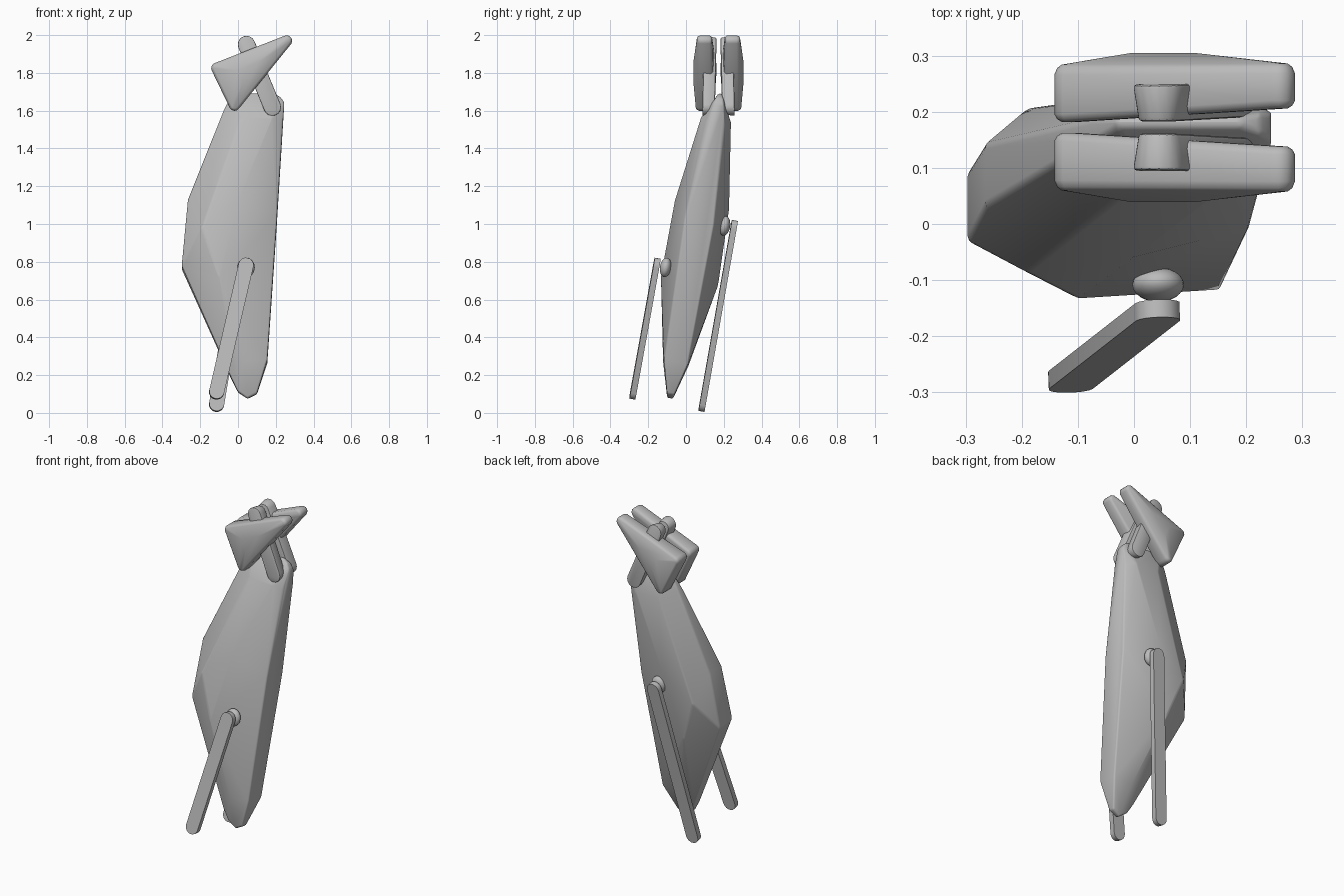
import bpy, bmesh, math
from mathutils import Vector, Matrix

cube = bpy.data.objects.get("Cube")
if cube:
    bpy.data.objects.remove(cube)

grey = bpy.data.materials.new("plain_grey")
grey.use_nodes = True
GREY = (0.5, 0.5, 0.5, 1)
grey.diffuse_color = GREY
grey.node_tree.nodes["Principled BSDF"].inputs["Base Color"].default_value = GREY


def finish(name, bm, bevel=0.0, segments=2, angle=30):
    bmesh.ops.recalc_face_normals(bm, faces=bm.faces)
    mesh = bpy.data.meshes.new(name)
    bm.to_mesh(mesh)
    bm.free()
    mesh.materials.append(grey)
    ob = bpy.data.objects.new(name, mesh)
    bpy.context.collection.objects.link(ob)
    bpy.ops.object.select_all(action='DESELECT')
    ob.select_set(True)
    bpy.context.view_layer.objects.active = ob
    if bevel:
        mod = ob.modifiers.new("soft_edges", 'BEVEL')
        mod.width, mod.segments = bevel, segments
        mod.limit_method, mod.angle_limit = 'ANGLE', math.radians(20)
        bpy.ops.object.modifier_apply(modifier=mod.name)
    bpy.ops.object.shade_smooth_by_angle(angle=math.radians(angle))


def hull(points):
    bm = bmesh.new()
    for p in points:
        bm.verts.new(p)
    bmesh.ops.convex_hull(bm, input=bm.verts)
    loose = [v for v in bm.verts if not v.link_faces]
    bmesh.ops.delete(bm, geom=loose, context='VERTS')
    bmesh.ops.dissolve_limit(bm, angle_limit=math.radians(2),
                             verts=bm.verts, edges=bm.edges)
    return bm


def strip(name, top, bottom, thick, front_width, back_width, bevel=0.0):
    """Round-ended flat bar with its own width on the front and back face."""
    top, bottom = Vector(top), Vector(bottom)
    along = (bottom - top).normalized()
    side = along.cross(Vector((0, 1, 0))).normalized()
    normal = side.cross(along)
    pts = []
    for centre, sign in ((top, -1), (bottom, 1)):
        for i in range(9):
            a = math.pi * (i / 8 - 0.5)
            rim_dir = along * sign * math.cos(a) + side * math.sin(a)
            pts.append(centre + rim_dir * front_width / 2 - normal * thick / 2)
            pts.append(centre + rim_dir * back_width / 2 + normal * thick / 2)
    finish(name, hull(pts), bevel)


# Leaning body: rim outline with swollen front and back faces
LEAN = math.atan(0.165)


def on_body(x, z, n):
    """Point at height z on the leaning mid plane, pushed n along its normal."""
    return Vector((x, -0.097 + 0.165 * z + n * math.cos(LEAN), z - n * math.sin(LEAN)))


rim = [(0.0, 0.11, .02), (0.05, 0.075, .015), (0.10, 0.10, .02), (0.155, 0.27, .065),
       (0.205, 1.0, .08), (0.235, 1.52, .05), (0.245, 1.64, .025), (0.225, 1.67, .018),
       (0.19, 1.69, .009), (-0.03, 1.69, .009), (-0.075, 1.6, .02), (-0.265, 1.12, .055),
       (-0.298, 0.77, .06), (-0.03, 0.17, .03)]
swell = [(-0.19, 0.95, .148), (-0.10, 0.70, .153), (0.0, 1.1, .145),
         (0.02, 1.55, .08), (0.18, 1.55, .08), (0.03, 0.26, .068)]
body_points = [on_body(x, z, n * s) for x, z, n in rim + swell for s in (-1, 1)]
finish("body", hull(body_points), 0.02, 3, 40)

# Two hanging legs, one on each face
strip("front_leg", (0.042, -0.157, 0.78), (-0.113, -0.278, 0.112), 0.032, 0.08, 0.08)
strip("back_leg", (0.042, 0.252, 0.98), (-0.113, 0.088, 0.047), 0.032, 0.08, 0.08)

# Domed hip pins between body and legs
for name, y, z in (("front_hip", -0.108, 0.77), ("back_hip", 0.204, 0.99)):
    bm = bmesh.new()
    turn = Matrix.Translation((0.043, y, z)) @ Matrix.Rotation(-LEAN, 4, 'X')
    bmesh.ops.create_uvsphere(bm, u_segments=24, v_segments=12, radius=1,
                              matrix=turn @ Matrix.Diagonal((0.046, 0.03, 0.052, 1)))
    finish(name, bm, angle=60)

# Paired triangular head plates and the neck bars passing through them
MID = 0.172
corners = [(-0.113, 1.825, .060, .162), (0.258, 1.970, .058, .138),
           (-0.018, 1.628, .052, .148)]
centre_x = sum(c[0] for c in corners) / 3
centre_z = sum(c[1] for c in corners) / 3
for name, sign in (("front", -1), ("back", 1)):
    def flip(y):
        return MID + sign * (MID - y)
    pts = []
    for x, z, outer, inner in corners:
        # Flat swelling in the middle of the outer face
        pts.append((centre_x + (x - centre_x) * 0.3, flip(0.039),
                    centre_z + (z - centre_z) * 0.3))
        # Rounded corner, eased towards both faces
        for i in range(12):
            a = math.tau * i / 12
            for y, r in ((outer, .016), (outer + .006, .024), (outer + .018, .029),
                         (inner - .014, .029), (inner - .005, .024), (inner, .016)):
                pts.append((x + r * math.cos(a), flip(y), z + r * math.sin(a)))
    finish(name + "_head_plate", hull(pts), angle=45)
    widths = (0.094, 0.074) if sign < 0 else (0.074, 0.094)
    strip(name + "_neck_bar", (0.045, MID + sign * 0.044, 1.95),
          (0.182, MID + sign * 0.052, 1.618), 0.066, *widths, 0.007)
